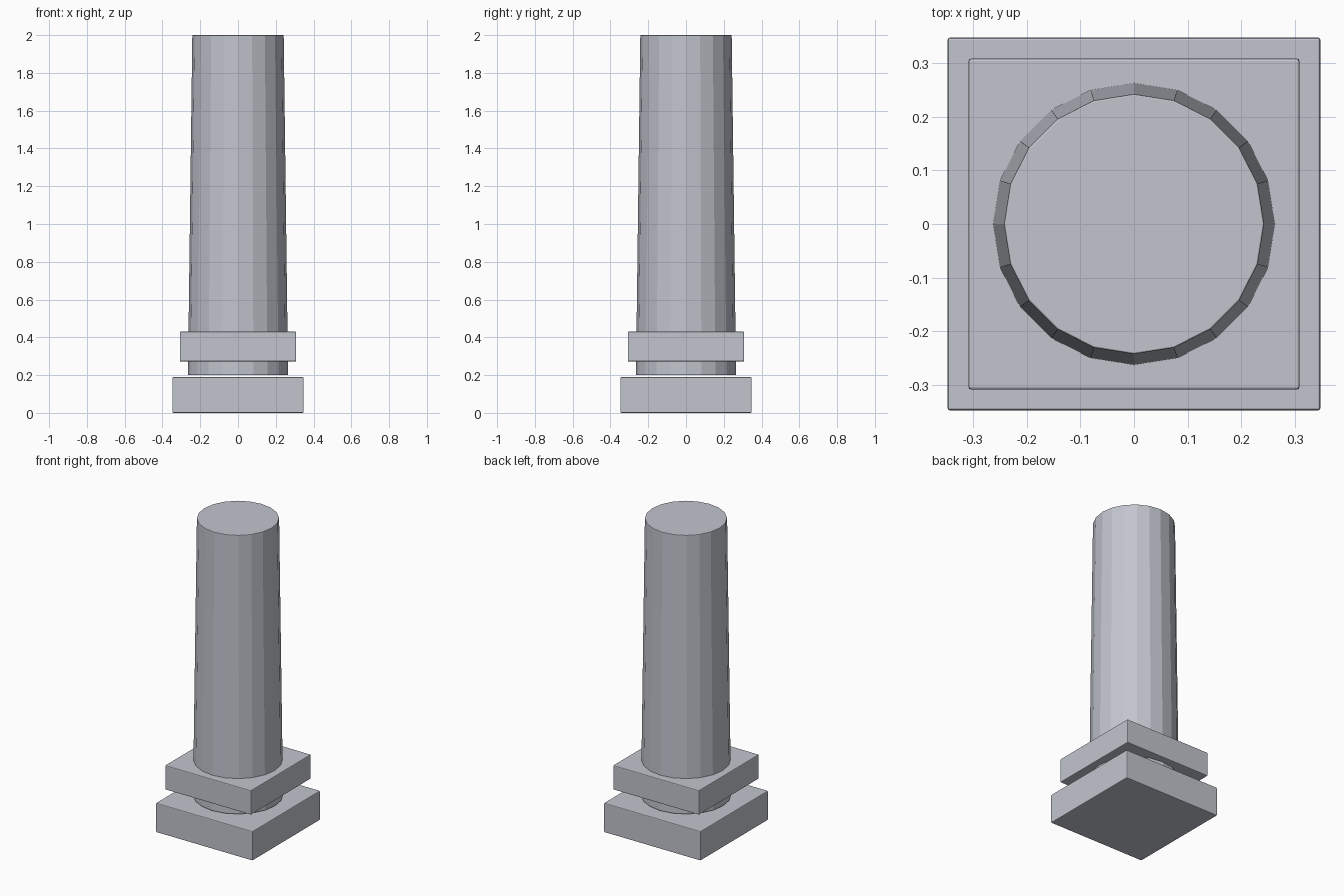
import bpy

if "Cube" in bpy.data.objects:
    bpy.data.objects.remove(bpy.data.objects["Cube"])

stone = bpy.data.materials.new("grey stone")
stone.diffuse_color = (0.54, 0.56, 0.62, 1.0)
stone.use_nodes = True
stone.node_tree.nodes["Principled BSDF"].inputs["Base Color"].default_value = stone.diffuse_color


def finish(obj, name, bevel):
    """Name the part, colour it and soften its hard edges."""
    obj.name = name
    obj.data.materials.append(stone)
    mod = obj.modifiers.new("soft edges", "BEVEL")
    mod.width = bevel
    mod.segments = 2
    mod.limit_method = "ANGLE"
    mod.angle_limit = 0.7


def slab(name, half, z0, z1):
    bpy.ops.mesh.primitive_cube_add(size=1, location=(0, 0, (z0 + z1) / 2))
    obj = bpy.context.object
    obj.scale = (2 * half, 2 * half, z1 - z0)
    bpy.ops.object.transform_apply(location=False, rotation=False, scale=True)
    finish(obj, name, 0.005)


# Square foot and the square collar around the shaft
slab("base_plinth", 0.347, 0.0, 0.19)
slab("collar_block", 0.308, 0.272, 0.43)

# Tapered twenty-sided shaft, passing through the collar
bottom, top = 0.2, 2.0
bpy.ops.mesh.primitive_cone_add(vertices=20, radius1=0.265, radius2=0.242,
                                depth=top - bottom,
                                location=(0, 0, (bottom + top) / 2))
finish(bpy.context.object, "column_shaft", 0.003)
